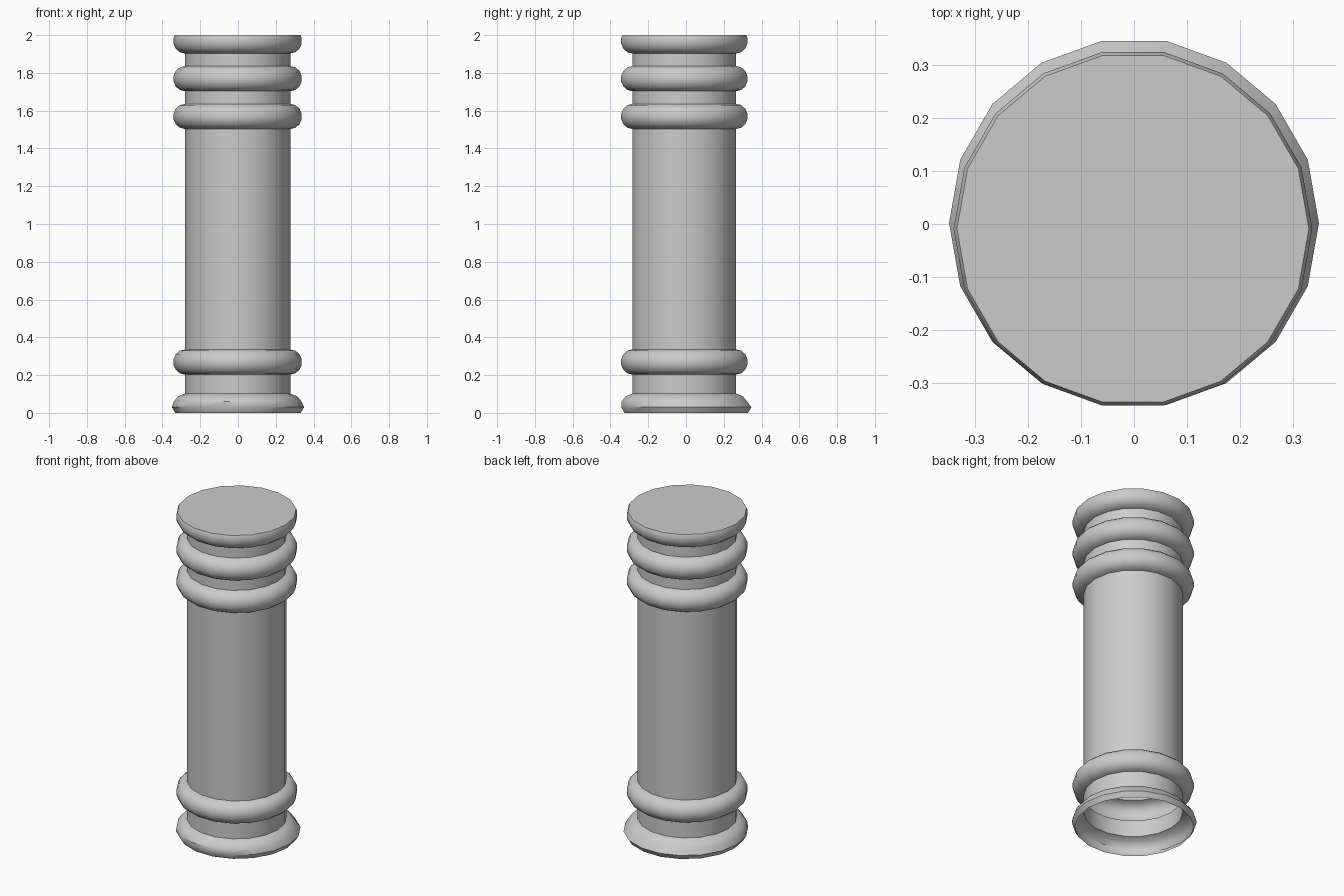
import bpy, bmesh, math

if "Cube" in bpy.data.objects:
    bpy.data.objects.remove(bpy.data.objects["Cube"])

SIDES = 18
R = 0.279          # shaft radius

# plain grey stone
mat = bpy.data.materials.new("plain_grey")
mat.diffuse_color = (0.6, 0.6, 0.6, 1)
mat.use_nodes = True
mat.node_tree.nodes["Principled BSDF"].inputs["Base Color"].default_value = mat.diffuse_color


def ring(z0, z1, bulge=0.062, steps=7):
    """Half-round moulding profile between two heights."""
    zc, h = (z0 + z1) / 2, (z1 - z0) / 2
    return [(R + bulge * math.cos(a), zc + h * math.sin(a))
            for a in (math.pi * (i / steps - 0.5) for i in range(steps + 1))]


# outline from the flared open base up to the cut-off top moulding
profile = [(0.332, 0.0), (0.35, 0.03), (0.338, 0.06), (0.315, 0.088), (R, 0.102)]
profile += ring(0.203, 0.336)
profile += ring(1.503, 1.636)
profile += ring(1.703, 1.836)
profile += [p for p in ring(1.903, 2.036) if p[1] < 1.985] + [(0.333, 2.0)]

# lathe the outline, open below and capped on top
bm = bmesh.new()
loops = []
for r, z in profile:
    cx, cy = (0, 0.002) if z < 0.05 else (-0.002, -0.009)   # base sits slightly off the shaft axis
    loops.append([bm.verts.new((cx + r * math.cos(2 * math.pi * k / SIDES),
                                cy + r * math.sin(2 * math.pi * k / SIDES), z))
                  for k in range(SIDES)])
for lo, hi in zip(loops, loops[1:]):
    for k in range(SIDES):
        n = (k + 1) % SIDES
        bm.faces.new((lo[k], lo[n], hi[n], hi[k]))
bm.faces.new(loops[-1])

mesh = bpy.data.meshes.new("column")
bm.to_mesh(mesh)
bm.free()
mesh.materials.append(mat)
column = bpy.data.objects.new("column", mesh)
bpy.context.collection.objects.link(column)

# smooth round faces, crisp moulding edges
bpy.context.view_layer.objects.active = column
column.select_set(True)
bpy.ops.object.shade_smooth_by_angle(angle=math.radians(35))
